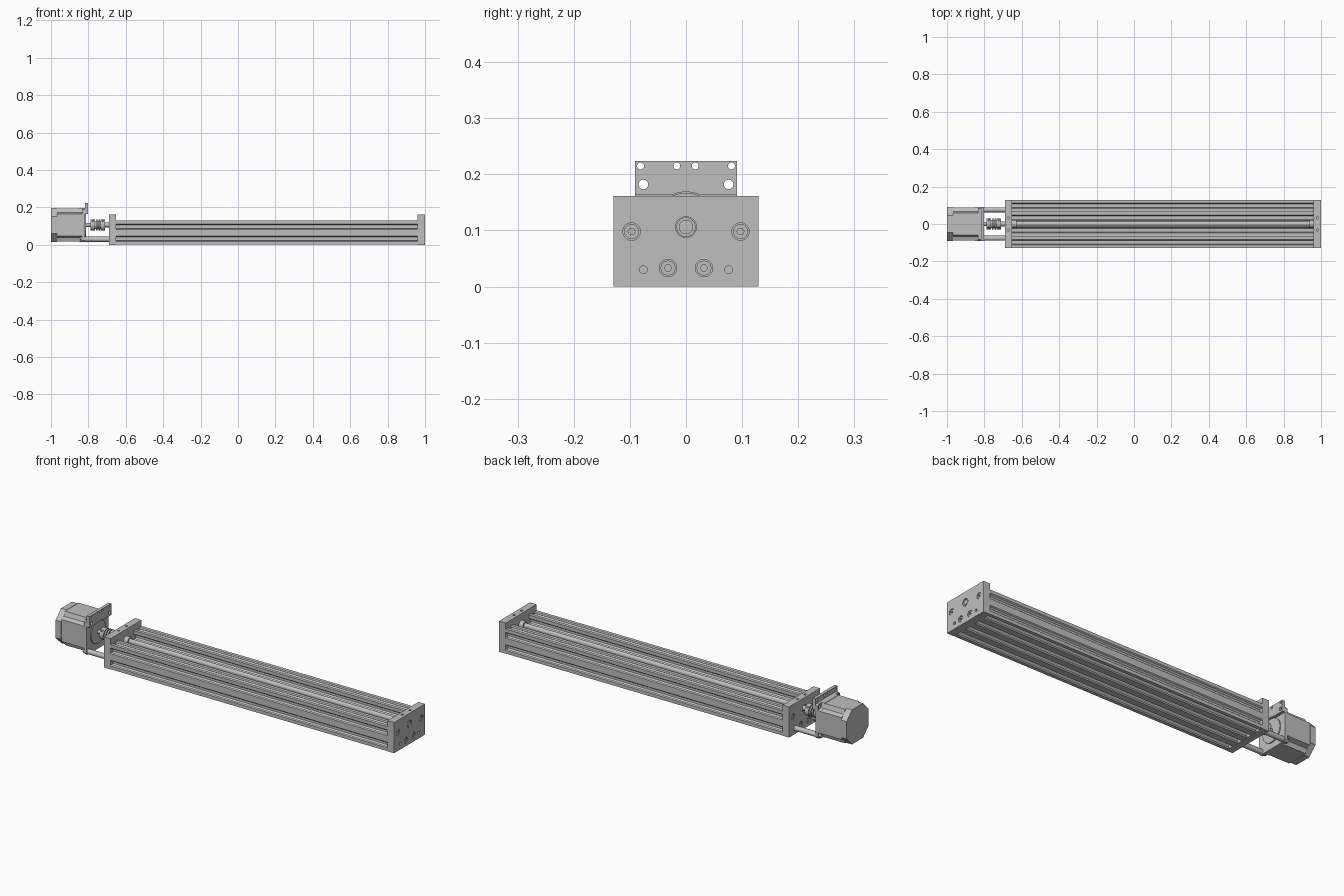
import bpy, bmesh, math
from mathutils import Matrix, Vector

if "Cube" in bpy.data.objects:
    bpy.data.objects.remove(bpy.data.objects["Cube"], do_unlink=True)

MM = 0.00323            # model units per millimetre
AXIS_Z = 0.106          # height of the drive axis
BEAM = (-0.653, 0.961)  # beam ends
SIDES = (-1, 1)
parts = []

grey = bpy.data.materials.new("machined_grey")
grey.use_nodes = True
grey.diffuse_color = (0.52, 0.52, 0.52, 1)
grey.node_tree.nodes["Principled BSDF"].inputs["Base Color"].default_value = grey.diffuse_color


def finish(name, bm):
    bmesh.ops.recalc_face_normals(bm, faces=bm.faces)
    mesh = bpy.data.meshes.new(name)
    bm.to_mesh(mesh)
    bm.free()
    mesh.materials.append(grey)
    obj = bpy.data.objects.new(name, mesh)
    bpy.context.collection.objects.link(obj)
    parts.append(obj)
    return obj


def prism(name, outline, x0, x1):
    """Extrude a (y, z) outline along x."""
    bm = bmesh.new()
    face = bm.faces.new([bm.verts.new((x0, y, z)) for y, z in outline])
    ext = bmesh.ops.extrude_face_region(bm, geom=[face], use_keep_orig=True)
    moved = [v for v in ext["geom"] if isinstance(v, bmesh.types.BMVert)]
    bmesh.ops.translate(bm, verts=moved, vec=(x1 - x0, 0, 0))
    return finish(name, bm)


def box(name, x0, x1, y0, y1, z0, z1):
    return prism(name, [(y0, z0), (y1, z0), (y1, z1), (y0, z1)], x0, x1)


def rod(name, r, x0, x1, y=0, z=AXIS_Z, sides=32):
    """Cylinder along x."""
    bm = bmesh.new()
    place = Matrix.Translation(((x0 + x1) / 2, y, z)) @ Matrix.Rotation(math.pi / 2, 4, "Y")
    bmesh.ops.create_cone(bm, cap_ends=True, segments=sides, radius1=r, radius2=r,
                          depth=x1 - x0, matrix=place)
    return finish(name, bm)


def post(name, r, x, y, z0, z1):
    """Cylinder along z."""
    bm = bmesh.new()
    bmesh.ops.create_cone(bm, cap_ends=True, segments=20, radius1=r, radius2=r, depth=z1 - z0,
                          matrix=Matrix.Translation((x, y, (z0 + z1) / 2)))
    return finish(name, bm)


def cut(obj, cutters):
    """Subtract the cutters, then discard them."""
    for c in cutters:
        mod = obj.modifiers.new("cut", "BOOLEAN")
        mod.operation, mod.solver, mod.object = "DIFFERENCE", "EXACT", c
    bpy.context.view_layer.update()
    graph = bpy.context.evaluated_depsgraph_get()
    mesh = bpy.data.meshes.new_from_object(obj.evaluated_get(graph))
    obj.modifiers.clear()
    obj.data = mesh
    for c in cutters:
        parts.remove(c)
        bpy.data.objects.remove(c, do_unlink=True)


# Slotted channel beam: one slot per 20 mm cell, all around a U outline
SLOT = [(4.6, 0), (3.1, 1.8), (5.5, 1.8), (5.5, 3.4), (2.9, 6.0)]
slot_path = [(s, d) for s, d in SLOT]
slot_path = [(-s, d) for s, d in slot_path] + [(s, d) for s, d in reversed(slot_path)]
corners = [(-40, 0), (40, 0), (40, 40), (20, 40), (20, 20), (-20, 20), (-20, 40), (-40, 40)]
outline = []
for i, c in enumerate(corners):
    a, b = Vector(c), Vector(corners[(i + 1) % len(corners)])
    along = (b - a).normalized()
    inward = Vector((-along.y, along.x))
    outline.append(a)
    for k in range(round((b - a).length / 20)):
        mid = a + along * (20 * k + 10)
        outline += [mid + along * s + inward * d for s, d in slot_path]
prism("slotted_beam", [(p.x * MM, p.y * MM + 0.001) for p in outline], *BEAM)

# End plates with recessed socket screws, drive bore and spacer holes
bolts = [(s * y, z) for s in SIDES for y, z in ((0.097, 0.098), (0.032, 0.033))]
for side, inner, outer in (("left", BEAM[1], 1.0), ("right", BEAM[0], -0.691)):
    d = 1 if outer > inner else -1
    lo, hi = min(inner, outer), max(inner, outer)
    plate = box(side + "_end_plate", lo, hi, -0.129, 0.129, 0, 0.1615)

    def sunk(r, depth, y, z):
        xs = sorted((outer - d * depth, outer + d * 0.01))
        return rod("cutter", r, xs[0], xs[1], y, z)

    holes = [sunk(0.0155, 0.018, y, z) for y, z in bolts]
    holes += [sunk(0.007, 0.03, s * 0.076, 0.03) for s in SIDES]
    holes.append(sunk(0.0185, 0.025, 0, AXIS_Z))
    mid = (lo + hi) / 2
    holes += [post("cutter", 0.006, mid, s * 0.032, 0.135, 0.18) for s in SIDES]
    cut(plate, holes)
    for n, (y, z) in enumerate(bolts):
        xs = sorted((outer - d * 0.02, outer - d * 0.002))
        head = rod(f"{side}_plate_screw_{n}", 0.0132, xs[0], xs[1], y, z)
        xs = sorted((outer - d * 0.012, outer + d * 0.01))
        cut(head, [rod("cutter", 0.0065, xs[0], xs[1], y, z, 6)])
    xs = sorted((outer - d * 0.028, outer - d * 0.006))
    rod(side + "_bearing", 0.0172, xs[0], xs[1])
    xs = sorted((inner, inner - d * 0.024))
    rod(side + "_lock_collar", 0.021, xs[0], xs[1])

# Lead screw and motor shaft
rod("lead_screw", 0.0128, -0.75, 0.998)
rod("motor_shaft", 0.0103, -0.83, -0.75)

# Flexible coupling: clamping hubs and discs around a slimmer core
rod("coupling_core", 0.021, -0.785, -0.713)
for n, (x0, x1) in enumerate(((-0.788, -0.765), (-0.760, -0.752),
                              (-0.747, -0.739), (-0.734, -0.711))):
    ring = rod(f"coupling_ring_{n}", 0.0305, x0, x1)
    if n in (0, 3):
        m = (x0 + x1) / 2
        cut(ring, [post("cutter", 0.005, m, s * 0.02, AXIS_Z, 0.16) for s in SIDES])


def mirrored(quarter):
    """Repeat a first-quadrant outline in all four quadrants around the drive axis."""
    pts = list(quarter)
    pts += [(-y, z) for y, z in reversed(quarter)]
    pts += [(-y, -z) for y, z in quarter]
    pts += [(y, -z) for y, z in reversed(quarter)]
    return [(y, z + AXIS_Z) for y, z in pts]


# Motor: chamfered rear cap, notched body, square flange and pilot boss
H = 0.091
prism("motor_rear_cap", mirrored([(H, 0.046), (0.046, H)]), -1.0, -0.968)
prism("motor_body", mirrored([(H - 0.002, 0.058), (0.066, 0.066), (0.058, H - 0.002)]), -0.968, -0.85)
prism("motor_front_cap", mirrored([(H, 0.058), (0.066, 0.066), (0.058, H)]), -0.85, -0.833)
flange = prism("motor_flange", mirrored([(H, H - 0.008), (H - 0.008, H)]), -0.833, -0.818)
cut(flange, [rod("cutter", 0.0085, -0.85, -0.8, s * 0.076, AXIS_Z + 0.076) for s in SIDES])
rod("motor_pilot_boss", 0.061, -0.82, -0.813, sides=64)

# Upper mounting bar in front of the flange
bar = box("mounting_bar", -0.818, -0.802, -H, H, 0.164, 0.2235)
holes = [rod("cutter", 0.0062, -0.85, -0.78, s * y, 0.215) for s in SIDES for y in (0.081, 0.0165)]
holes += [rod("cutter", 0.0085, -0.85, -0.78, s * 0.076, AXIS_Z + 0.076) for s in SIDES]
holes.append(rod("cutter", 0.0625, -0.85, -0.78, sides=64))
cut(bar, holes)

# Lower spacers joining the motor to the end plate
for side, s in (("left", 1), ("right", -1)):
    rod(side + "_spacer", 0.0135, -0.818, -0.690, s * 0.076, 0.03)
    rod(side + "_spacer_nut", 0.0125, -0.845, -0.833, s * 0.076, 0.03, 6)

# Smooth round surfaces, keep edges crisp
bpy.ops.object.select_all(action="DESELECT")
for obj in parts:
    obj.select_set(True)
bpy.context.view_layer.objects.active = parts[0]
bpy.ops.object.shade_smooth_by_angle(angle=math.radians(25))
